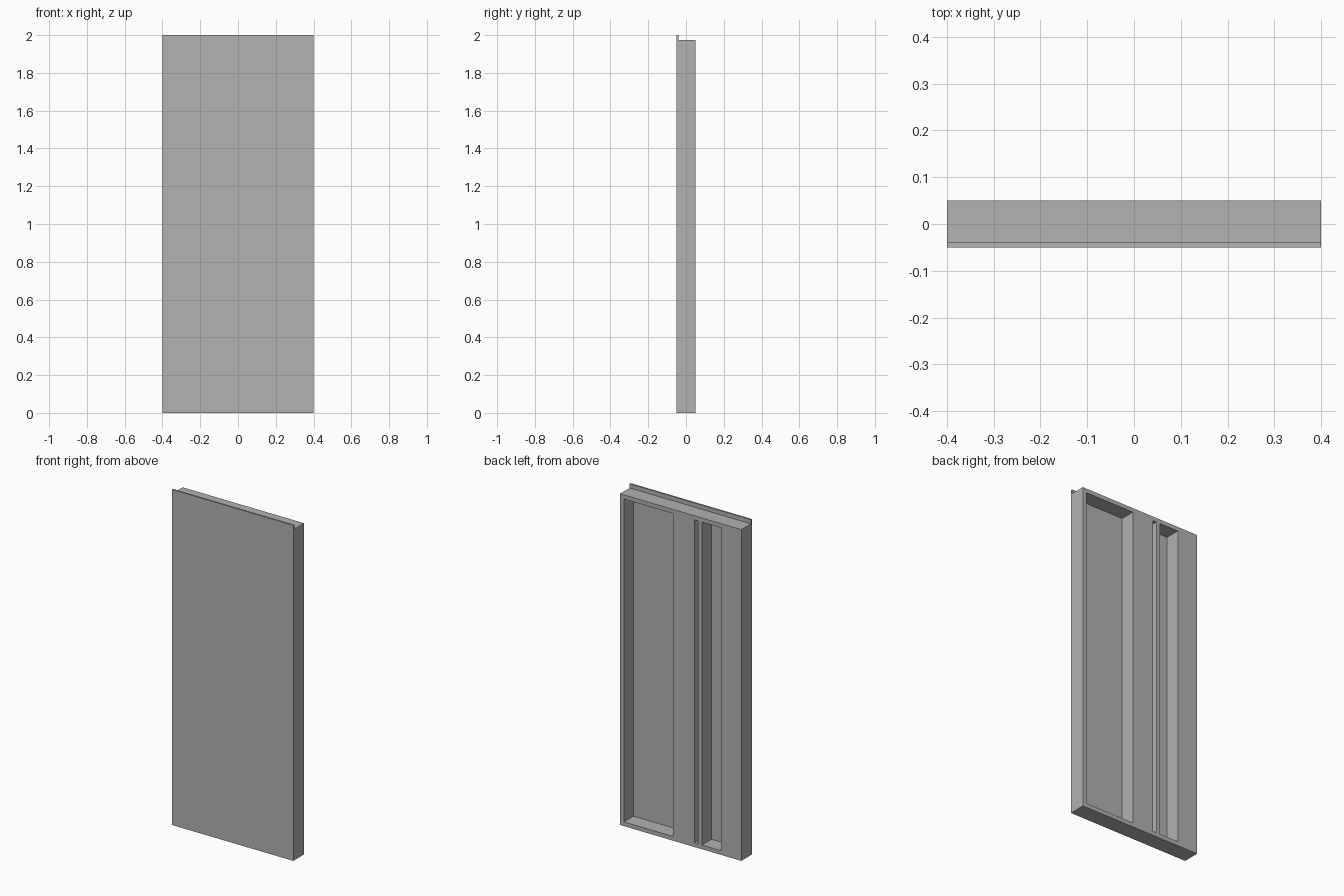
import bpy
import bmesh

cube = bpy.data.objects.get("Cube")
if cube:
    bpy.data.objects.remove(cube, do_unlink=True)

grey = bpy.data.materials.new("plain_grey")
grey.use_nodes = True
colour = (0.445, 0.445, 0.445, 1)
grey.diffuse_color = colour
grey.node_tree.nodes["Principled BSDF"].inputs["Base Color"].default_value = colour

HALF_WIDTH, HALF_DEPTH = 0.4, 0.05
HEIGHT, FRAME_HEIGHT = 2.0, 1.975
SKIN, RAIL = 0.01, 0.025


def slab(name, xs, zs, y_front, y_back, is_open=lambda i, k: False):
    """Extrude a grid of x/z cells backwards, leaving the open cells empty."""
    bm = bmesh.new()
    grid = [[bm.verts.new((x, y_front, z)) for z in zs] for x in xs]
    for i in range(len(xs) - 1):
        for k in range(len(zs) - 1):
            if not is_open(i, k):
                bm.faces.new((grid[i][k], grid[i + 1][k],
                              grid[i + 1][k + 1], grid[i][k + 1]))
    result = bmesh.ops.extrude_face_region(bm, geom=bm.faces[:], use_keep_orig=True)
    moved = [g for g in result["geom"] if isinstance(g, bmesh.types.BMVert)]
    bmesh.ops.translate(bm, verts=moved, vec=(0, y_back - y_front, 0))
    bmesh.ops.recalc_face_normals(bm, faces=bm.faces[:])
    mesh = bpy.data.meshes.new(name)
    bm.to_mesh(mesh)
    bm.free()
    mesh.materials.append(grey)
    obj = bpy.data.objects.new(name, mesh)
    bpy.context.collection.objects.link(obj)
    return obj


# Thin front panel, rising above the frame as a lip
slab("front_panel", (-HALF_WIDTH, HALF_WIDTH), (0, HEIGHT),
     -HALF_DEPTH, -HALF_DEPTH + SKIN)

# Back frame: every second column is an open pocket between the rails
columns = (-HALF_WIDTH, -0.265, -0.14, -0.115, -0.09, 0.05,
           HALF_WIDTH - RAIL, HALF_WIDTH)
rows = (0, RAIL, FRAME_HEIGHT - RAIL, FRAME_HEIGHT)
slab("back_frame", columns, rows, -HALF_DEPTH + SKIN, HALF_DEPTH,
     lambda i, k: k == 1 and i % 2 == 1)
